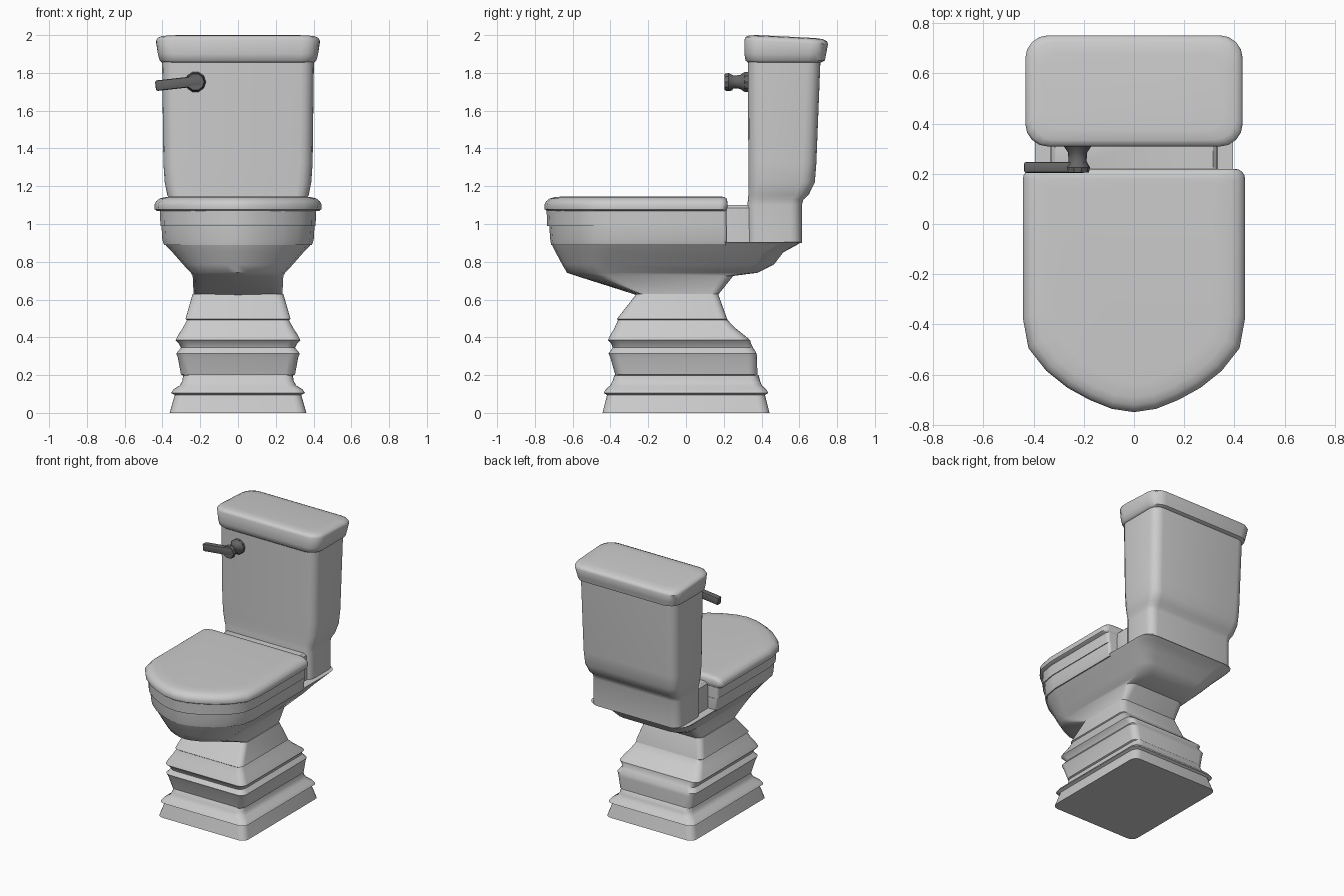
import bpy, bmesh, math
from mathutils import Matrix


def finish(name, bm, angle=32):
    bmesh.ops.recalc_face_normals(bm, faces=bm.faces)
    me = bpy.data.meshes.new(name)
    bm.to_mesh(me)
    bm.free()
    ob = bpy.data.objects.new(name, me)
    bpy.context.collection.objects.link(ob)
    bpy.ops.object.select_all(action='DESELECT')
    ob.select_set(True)
    bpy.context.view_layer.objects.active = ob
    bpy.ops.object.shade_smooth_by_angle(angle=math.radians(angle))
    return ob


# Front curve of the bowl: (fraction of half width, fraction of curve depth)
FRONT = [(1, 0), (.95, .32), (.79, .56), (.6, .74), (.4, .87), (.2, .965), (0, 1)]


def outline(hx, y0, y1, r, cap=0, n=4):
    """Closed outline: rounded back corners; rounded or D-shaped front (cap = depth)."""
    arc = [(math.cos(i * math.pi / 2 / n), math.sin(i * math.pi / 2 / n)) for i in range(n + 1)]
    half = [(hx - r + r * c, y1 - r + r * s) for c, s in arc][::-1]
    if cap:
        half += [(hx * u, y0 + cap * (1 - v)) for u, v in FRONT]
    else:
        half += [(hx - r + r * c, y0 + r - r * s) for c, s in arc]
    left = [(-x, y) for x, y in reversed(half) if x > 1e-6]
    return half + left


def loft(name, rings, tilt=0, angle=32):
    """rings: (z, half width, front y, back y, corner radius[, front curve depth])"""
    bm = bmesh.new()
    loops = []
    for z, *spec in rings:
        loops.append([bm.verts.new((x, y, z - (tilt * (y - spec[1]) if z > 1.93 else 0)))
                      for x, y in outline(*spec)])
    for a, b in zip(loops, loops[1:]):
        for i in range(len(a)):
            j = (i + 1) % len(a)
            bm.faces.new((a[i], a[j], b[j], b[i]))
    bm.faces.new(loops[0])
    bm.faces.new(loops[-1])
    return finish(name, bm, angle)


# Stepped pedestal
loft("pedestal", [
    (0, .362, -.442, .442, .05),
    (.095, .335, -.418, .418, .05),
    (.105, .355, -.436, .436, .05),
    (.125, .342, -.424, .424, .05),
    (.145, .308, -.402, .402, .05),
    (.17, .295, -.388, .392, .05),
    (.198, .29, -.38, .385, .05),
    (.203, .302, -.375, .378, .05),
    (.29, .318, -.40, .376, .05),
    (.315, .327, -.41, .374, .05),
    (.345, .302, -.388, .355, .05),
    (.365, .312, -.395, .345, .05),
    (.385, .33, -.413, .34, .05),
    (.41, .318, -.402, .31, .05),
    (.45, .292, -.378, .26, .045),
    (.492, .27, -.36, .22, .04),
    (.497, .278, -.366, .218, .04),
    (.63, .24, -.262, .17, .04)])

# Bowl underside and rear shelf
loft("bowl", [
    (.625, .235, -.265, .17, .04, .05),
    (.725, .24, -.58, .25, .06, .17),
    (.742, .25, -.63, .38, .08, .20),
    (.785, .29, -.655, .465, .10, .24),
    (.85, .347, -.69, .515, .11, .30),
    (.885, .38, -.708, .58, .11, .33),
    (.905, .395, -.716, .612, .09, .34)], angle=40)

# Bowl rim, seat and closed lid
loft("bowl_rim", [
    (.89, .392, -.714, .215, .02, .34),
    (.92, .401, -.719, .218, .02, .345),
    (.99, .405, -.724, .218, .02, .345)])
loft("seat", [
    (.99, .411, -.735, .215, .02, .35),
    (1.072, .413, -.738, .215, .02, .35)])
loft("lid", [
    (1.07, .43, -.737, .212, .035, .37),
    (1.078, .441, -.748, .218, .04, .375),
    (1.10, .443, -.75, .22, .04, .375),
    (1.12, .434, -.741, .219, .04, .37),
    (1.135, .415, -.722, .215, .04, .36),
    (1.143, .385, -.692, .205, .04, .34),
    (1.146, .33, -.637, .18, .04, .31)], angle=45)

# Raised block joining the seat to the tank
loft("hinge_block", [
    (.89, .335, .19, .40, .03),
    (1.085, .33, .19, .40, .03),
    (1.10, .315, .20, .39, .03)], angle=40)

# Tank with narrower foot
loft("tank", [
    (.90, .362, .325, .613, .06),
    (1.10, .362, .325, .613, .06),
    (1.13, .364, .328, .622, .06),
    (1.155, .375, .33, .65, .065),
    (1.22, .388, .33, .682, .07),
    (1.32, .395, .33, .69, .07),
    (1.87, .402, .328, .712, .07)], angle=40)

# Tank cover, sloping slightly to the rear
loft("tank_cover", [
    (1.855, .402, .328, .715, .08),
    (1.865, .415, .315, .735, .085),
    (1.90, .424, .309, .742, .09),
    (1.975, .433, .309, .752, .09),
    (1.99, .426, .315, .745, .09),
    (1.998, .405, .335, .725, .085),
    (2.0, .36, .375, .68, .07)], tilt=.05, angle=45)

# Flush handle: round boss plus lever
metal = bpy.data.materials.new("dark_metal")
metal.diffuse_color = (.13, .13, .13, 1)
bm = bmesh.new()
prof = [(.335, .055), (.31, .055), (.285, .038), (.25, .036), (.225, .05), (.205, .045)]
loops = [[bm.verts.new((-.225 + r * math.cos(a * math.tau / 10), y, 1.752 + r * math.sin(a * math.tau / 10)))
          for a in range(10)] for y, r in prof]
for a, b in zip(loops, loops[1:]):
    for i in range(10):
        bm.faces.new((a[i], a[(i + 1) % 10], b[(i + 1) % 10], b[i]))
bm.faces.new(loops[0])
bm.faces.new(loops[-1])
boss = finish("handle_boss", bm)
boss.data.materials.append(metal)

bm = bmesh.new()
bmesh.ops.create_cube(bm, size=1)
bmesh.ops.scale(bm, vec=(.245, .044, .056), verts=bm.verts)
bmesh.ops.bevel(bm, geom=bm.edges[:], offset=.01, segments=2, affect='EDGES', profile=.5)
bmesh.ops.transform(bm, verts=bm.verts, matrix=Matrix.Translation((-.315, .226, 1.745)) @ Matrix.Rotation(-.11, 4, 'Y'))
lever = finish("handle_lever", bm)
lever.data.materials.append(metal)
